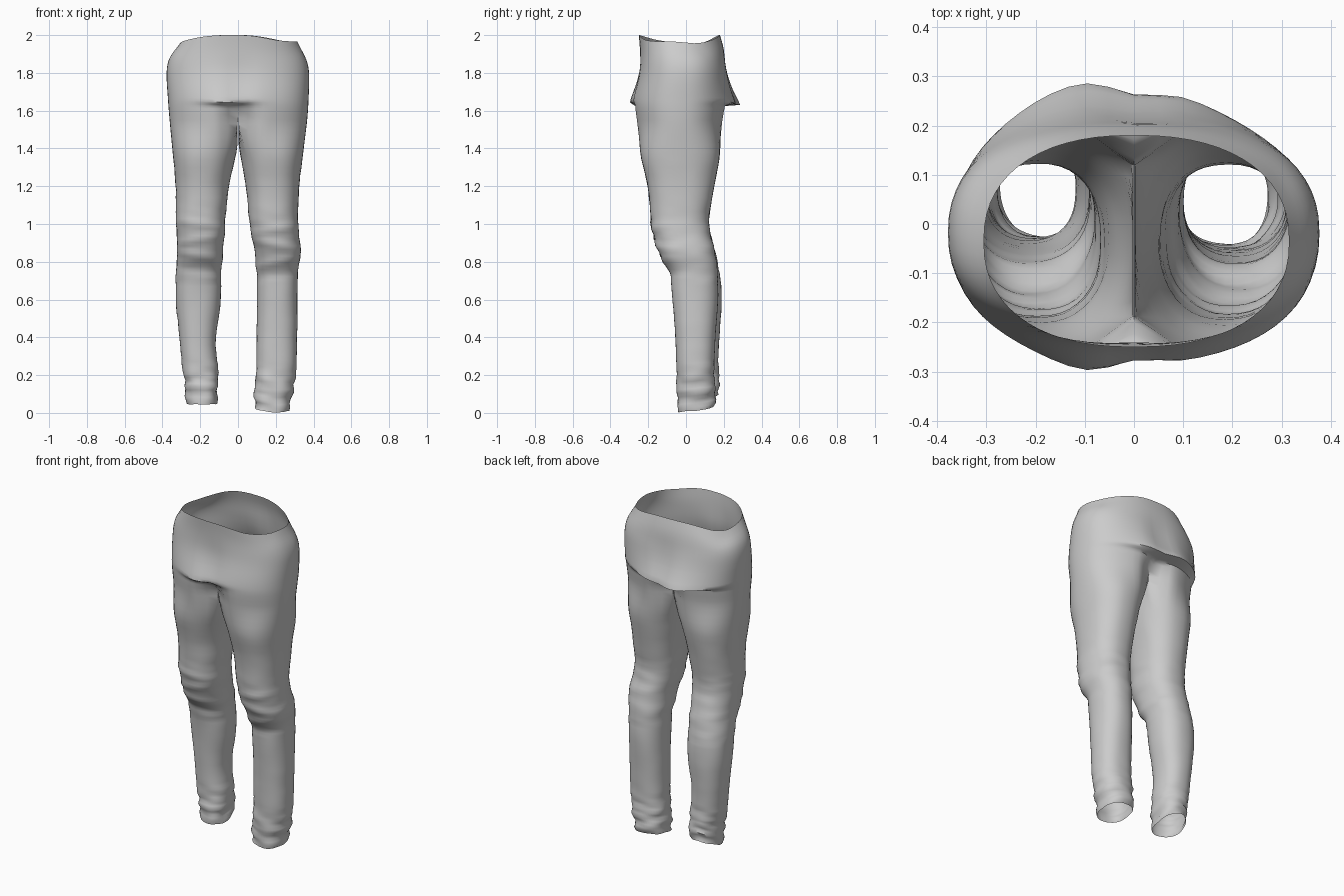
import bpy, bmesh, math
from math import sin, cos, pi, exp
from mathutils import noise, Vector

if "Cube" in bpy.data.objects:
    bpy.data.objects.remove(bpy.data.objects["Cube"])

# Rows: z, right outer x, right inner x, left outer x, left inner x, front y, back y
PROFILE = [
    (2.00, .315, 0, .305, 0, -.250, .180),
    (1.94, .342, 0, .342, 0, -.245, .197),
    (1.88, .362, 0, .366, 0, -.245, .208),
    (1.80, .376, 0, .378, 0, -.252, .218),
    (1.65, .373, 0, .370, 0, -.280, .220),
    (1.55, .366, 0, .362, 0, -.272, .205),
    (1.40, .348, .008, .348, .006, -.250, .187),
    (1.20, .325, .042, .330, .048, -.203, .150),
    (1.00, .318, .062, .327, .068, -.182, .122),
    (.86, .330, .088, .320, .080, -.145, .150),
    (.74, .318, .098, .330, .088, -.090, .168),
    (.58, .314, .100, .328, .092, -.070, .168),
    (.38, .312, .098, .308, .118, -.056, .155),
    (.20, .305, .095, .293, .104, -.050, .150),
    (.10, .290, .088, .280, .104, -.050, .155),
    (.00, .268, .090, .270, .112, -.048, .150),
]
CROTCH, OUTER, INNER = 1.55, 30, 10
LEG_N = 2.3


def clamp(v):
    return max(0.0, min(1.0, v))


def smooth(v):
    v = clamp(v)
    return v * v * (3 - 2 * v)


def sample(z, col):
    """Hermite interpolation of one profile column."""
    n = len(PROFILE)
    i = next((k for k in range(n - 2) if z >= PROFILE[k + 1][0]), n - 2)

    def slope(k):
        a, b = PROFILE[max(k - 1, 0)], PROFILE[min(k + 1, n - 1)]
        return (b[col] - a[col]) / (b[0] - a[0])
    p, q = PROFILE[i], PROFILE[i + 1]
    h = q[0] - p[0]
    t = (z - p[0]) / h
    return ((2*t**3 - 3*t*t + 1) * p[col] + (t**3 - 2*t*t + t) * h * slope(i)
            + (3*t*t - 2*t**3) * q[col] + (t**3 - t*t) * h * slope(i + 1))


def power(v, n):
    return math.copysign(abs(v) ** (2 / n), v)


def point(side, z, k):
    """Cloth point k of the loop at height z; side is +1 right, -1 left."""
    xo, xi = (sample(z, 1), sample(z, 2)) if side > 0 else (sample(z, 3), sample(z, 4))
    yf, yb = sample(z, 5), sample(z, 6)
    cy, ry = (yf + yb) / 2, (yb - yf) / 2

    # Half of the hip oval, with a seam valley that deepens towards the crotch
    valley = .08 * smooth((1.95 - z) / .25) + .27 * smooth((1.68 - z) / .13)
    t = -pi / 2 + pi * min(k, OUTER) / OUTER
    hx, hy = xo * power(cos(t), 2.3), ry * power(sin(t), 2.3)
    if k in (0, OUTER) or k > OUTER:
        hx = 0.0
    hy *= 1 - valley * exp(-(hx / .07) ** 2)
    if k > OUTER:
        hy *= 1 - 2 * (k - OUTER) / INNER

    # Closed leg oval
    if k <= OUTER:
        a = -.75 * pi + 1.5 * pi * k / OUTER
    else:
        a = .75 * pi + .5 * pi * (k - OUTER) / INNER
    lx = (xo + xi) / 2 + (xo - xi) / 2 * power(cos(a), LEG_N)
    ly = ry * power(sin(a), LEG_N)

    w = smooth((CROTCH - z) / .22)
    x, y = hx + (lx - hx) * w, cy + hy + (ly - hy) * w
    if z < CROTCH - .001:
        x = max(x, .003)
    front = clamp((cy - y) / ry)
    back = clamp((y - cy) / ry)
    X, zz = side * x, z

    # Seat overhang at the back and pinched crease at the front
    if z > 1.655:
        lip = clamp((1.86 - z) / .2) ** 2
    else:
        lip = clamp(1 - (1.655 - z) / .03)
    f = lip * smooth(back * 1.6) * exp(-((X + .07) / .24) ** 2)
    y += .075 * f
    zz -= .025 * f
    f = lip * smooth(front * 1.6) * exp(-((X + .06) / .13) ** 2)
    y -= .028 * f
    zz -= .012 * f

    # Wavy waist edge
    top = smooth((z - 1.82) / .18)
    zz += top * (-.042 * clamp(abs(X) / .3) ** 2 + .008 * sin(9 * X + 14 * y) * clamp(abs(X) / .2))

    # Lower left leg sits further back; hems are tilted
    if side < 0:
        y += .02 * smooth((.95 - z) / .4)
        zz += smooth((.4 - z) / .4) * (.05 + .045 * back - .005 * front)
    else:
        zz += smooth((.4 - z) / .4) * (.012 + .02 * back - .010 * front + .015 * clamp((.17 - x) / .08))

    # Knee folds and crumpled ankles
    if z < 1.3:
        mx = (xo + xi) / 2
        d = Vector((x - mx, y - cy, 0)).normalized()
        fold = 0
        for fz, amp, tilt in ((1.0, .007, .15), (.92, .009, -.2), (.83, .009, .2), (.76, -.006, .1)):
            c = fz + tilt * (x - mx) - (.03 if side > 0 else 0)
            fold += amp * exp(-((z - c) / .022) ** 2) * (.3 + .7 * front)
        ank = smooth((.27 - z) / .15)
        nz = noise.noise(Vector((X * 9, y * 9, z * 24)))
        fold += nz * (.003 + .012 * ank)
        x += d.x * fold
        y += d.y * fold
        zz += .008 * ank * noise.noise(Vector((X * 14, y * 14, 3)))
    return (side * max(x, 0), y, max(zz, 0))


# Ring heights: dense around the seat folds, knees and ankles
heights = [2 - .025 * i for i in range(11)] + [1.74, 1.72, 1.70, 1.685, 1.67, 1.656, 1.645, 1.635, 1.624, 1.61, 1.58, CROTCH]
heights += [1.53, 1.5, 1.46, 1.42] + [1.38 - .04 * i for i in range(7)]
heights += [1.1 - .018 * i for i in range(24)] + [.67 - .045 * i for i in range(9)]
heights += [.28 - .02 * i for i in range(15)]

# Trousers: both halves built as stacked loops and welded along the seam
bm = bmesh.new()
total = OUTER + INNER
for side in (1, -1):
    prev = prev_z = None
    for z in heights:
        count = OUTER + 1 if z > CROTCH + .001 else total
        ring = [bm.verts.new(point(side, z, k)) for k in range(count)]
        if prev:
            cols = OUTER if prev_z > CROTCH + .001 else total
            for k in range(cols):
                j = (k + 1) % total
                quad = [prev[k], ring[k], ring[j], prev[j]]
                bm.faces.new(quad if side > 0 else quad[::-1])
        prev, prev_z = ring, z
bmesh.ops.remove_doubles(bm, verts=[v for v in bm.verts if abs(v.co.x) < 1e-6 and v.co.z > 1.5], dist=1e-4)
mesh = bpy.data.meshes.new("trousers")
bm.to_mesh(mesh)
bm.free()
trousers = bpy.data.objects.new("trousers", mesh)
bpy.context.collection.objects.link(trousers)
bpy.context.view_layer.objects.active = trousers
trousers.select_set(True)
bpy.ops.object.shade_smooth_by_angle(angle=math.radians(50))
